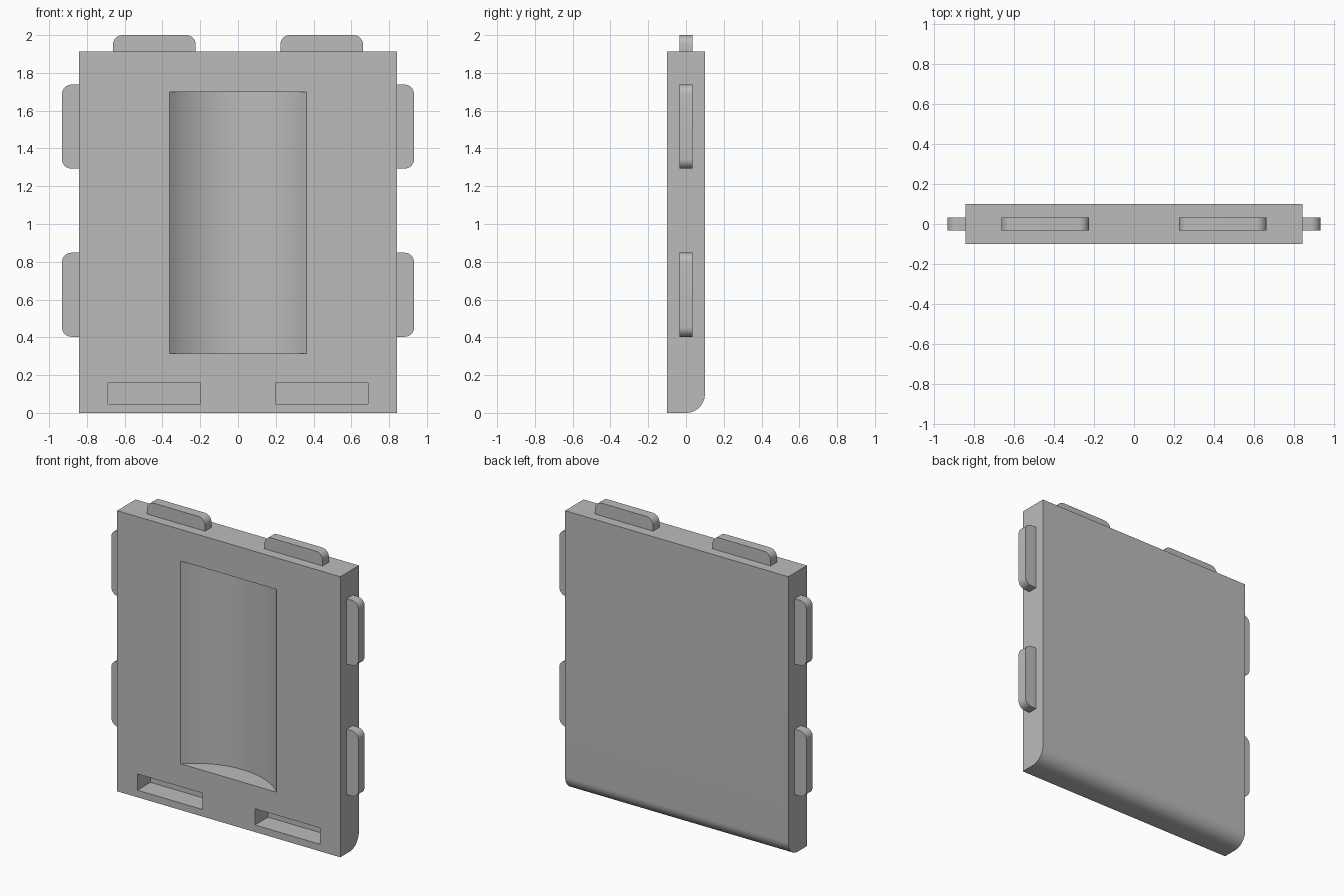
import bpy, bmesh
from math import sin, cos, pi, asin, sqrt

old = bpy.data.objects.get("Cube")
if old:
    bpy.data.objects.remove(old, do_unlink=True)

grey = bpy.data.materials.new("plain grey")
grey.use_nodes = True
GREY = (0.5, 0.5, 0.5, 1)
grey.diffuse_color = GREY
grey.node_tree.nodes["Principled BSDF"].inputs["Base Color"].default_value = GREY


def prism(name, outline, vector):
    """Extrude a closed outline of 3D points along a vector."""
    bm = bmesh.new()
    face = bm.faces.new([bm.verts.new(p) for p in outline])
    out = bmesh.ops.extrude_face_region(bm, geom=[face])["geom"]
    bmesh.ops.translate(bm, vec=vector, verts=[v for v in out if isinstance(v, bmesh.types.BMVert)])
    bmesh.ops.recalc_face_normals(bm, faces=bm.faces)
    mesh = bpy.data.meshes.new(name)
    bm.to_mesh(mesh)
    bm.free()
    mesh.materials.append(grey)
    obj = bpy.data.objects.new(name, mesh)
    bpy.context.collection.objects.link(obj)
    return obj


def arc(cx, cy, r, start, end, steps):
    return [(cx + r * cos(start + (end - start) * i / steps),
             cy + r * sin(start + (end - start) * i / steps)) for i in range(steps + 1)]


def smooth(obj):
    bpy.ops.object.select_all(action="DESELECT")
    obj.select_set(True)
    bpy.context.view_layer.objects.active = obj
    bpy.ops.object.shade_smooth_by_angle(angle=pi / 6)


HALF_W, HALF_T, TOP = 0.842, 0.1, 1.913

# Panel with a rounded lower back edge
side = [(-HALF_T, 0)] + arc(0, 0.1, 0.1, -pi / 2, 0, 14) + [(HALF_T, TOP), (-HALF_T, TOP)]
panel = prism("panel", [(-HALF_W, y, z) for y, z in side], (2 * HALF_W, 0, 0))

# Cutter for the curved recess: a circular segment run upward
half, depth = 0.362, 0.15
r = (half ** 2 + depth ** 2) / (2 * depth)
a = asin(half / r)
segment = arc(0, depth - HALF_T - r, r, pi / 2 - a, pi / 2 + a, 32)
segment += [(-half, -0.2), (half, -0.2)]
cutters = [prism("recess_cutter", [(x, y, 0.315) for x, y in segment], (0, 0, 1.383))]

# Cutters for the two slots near the bottom
for label, x in (("left", 0.198), ("right", -0.689)):
    slot = [(x, -0.2, 0.048), (x + 0.491, -0.2, 0.048), (x + 0.491, -0.2, 0.159), (x, -0.2, 0.159)]
    cutters.append(prism(label + "_slot_cutter", slot, (0, 0.24, 0)))

for cutter in cutters:
    cutter.hide_render = True
    cutter.hide_viewport = True
    mod = panel.modifiers.new(cutter.name, "BOOLEAN")
    mod.operation = "DIFFERENCE"
    mod.solver = "EXACT"
    mod.object = cutter

# Bake the cuts, then drop the cutters
mesh = bpy.data.meshes.new_from_object(panel.evaluated_get(bpy.context.evaluated_depsgraph_get()))
panel.modifiers.clear()
panel.data = mesh
for cutter in cutters:
    bpy.data.objects.remove(cutter, do_unlink=True)
smooth(panel)


# Tabs: rounded outer corners, seated on the panel edges
def tab(name, place, length, height, radius=0.05):
    h = length / 2
    shape = [(-h, 0), (h, 0)]
    shape += arc(h - radius, height - radius, radius, 0, pi / 2, 8)
    shape += arc(radius - h, height - radius, radius, pi / 2, pi, 8)
    obj = prism(name, [place(u, v) for u, v in shape], (0, 0.067, 0))
    smooth(obj)


Y = -0.0335
for label, s in (("left", 1), ("right", -1)):
    tab(label + "_top_tab", lambda u, v: (s * 0.443 + u, Y, TOP + v), 0.438, 2 - TOP)
    for level, z in (("upper", 1.5155), ("lower", 0.6255)):
        tab(f"{label}_{level}_side_tab", lambda u, v: (s * (HALF_W + v), Y, z + u), 0.445, 0.09)
